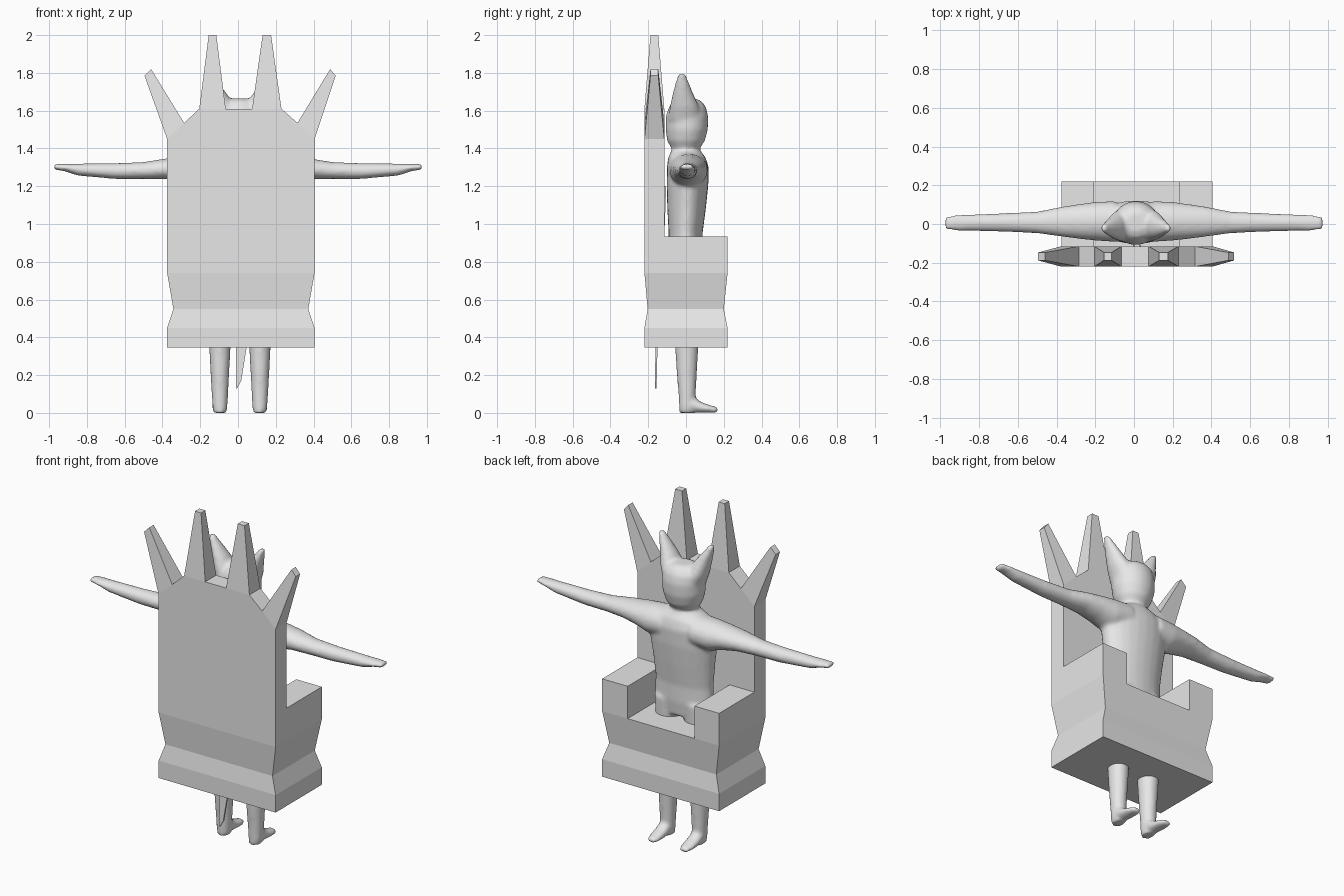
import bpy, bmesh, math

grey = bpy.data.materials.new("stone_grey")
grey.diffuse_color = (0.8, 0.8, 0.8, 1)


def add_rings(bm, rings):
    """Bridge a list of equal-sized point rings and cap both ends."""
    vs = [[bm.verts.new(p) for p in r] for r in rings]
    n = len(vs[0])
    faces = [bm.faces.new(vs[0][::-1]), bm.faces.new(vs[-1])]
    for a, b in zip(vs, vs[1:]):
        for i in range(n):
            j = (i + 1) % n
            faces.append(bm.faces.new((a[i], a[j], b[j], b[i])))
    bmesh.ops.recalc_face_normals(bm, faces=faces)


def finish(name, bm):
    me = bpy.data.meshes.new(name)
    bm.to_mesh(me)
    bm.free()
    me.materials.append(grey)
    ob = bpy.data.objects.new(name, me)
    bpy.context.collection.objects.link(ob)
    return ob


def solid(name, rings):
    bm = bmesh.new()
    add_rings(bm, rings)
    return finish(name, bm)


def rect(x0, x1, y0, y1, z):
    return [(x0, y0, z), (x1, y0, z), (x1, y1, z), (x0, y1, z)]


def ellipse(axis, c, a, b, n=24):
    """Ellipse of half sizes a, b around point c, facing along the axis."""
    out = []
    for i in range(n):
        t = 2 * math.pi * i / n
        u, v = a * math.cos(t), b * math.sin(t)
        d = {"z": (u, v, 0), "x": (0, u, v), "y": (u, 0, v)}[axis]
        out.append(tuple(p + q for p, q in zip(c, d)))
    return out


# Throne base with a pinched waist
X0, X1, Y0, Y1, YB = -0.375, 0.405, -0.22, 0.22, -0.115
solid("throne_base", [
    rect(X0, X1, Y0, Y1, 0.345), rect(X0, X1, Y0, Y1, 0.45),
    rect(-0.342, 0.372, -0.203, 0.2, 0.55), rect(X0, X1, Y0, Y1, 0.74)])

# Arm rests
for side, a, b in (("left", X0, -0.21), ("right", 0.235, X1)):
    solid("arm_rest_" + side, [rect(a, b, YB, Y1, 0.74), rect(a, b, YB, Y1, 0.935)])

# Back panel
outline = [(X0, 0.74), (X1, 0.74), (X1, 1.45), (0.315, 1.535), (0.23, 1.61),
           (0.075, 1.61), (-0.065, 1.61), (-0.205, 1.61), (-0.285, 1.535), (X0, 1.45)]
solid("throne_back", [[(x, y, z) for x, z in outline] for y in (Y0, YB)])

# Crown spikes: base edge to narrower tip edge
spikes = [((X0, 1.45), (-0.285, 1.535), (-0.495, 1.785), (-0.46, 1.82)),
          ((-0.205, 1.61), (-0.065, 1.61), (-0.155, 2.0), (-0.115, 2.0)),
          ((0.075, 1.61), (0.23, 1.61), (0.13, 2.0), (0.175, 2.0)),
          ((0.315, 1.535), (X1, 1.45), (0.488, 1.82), (0.517, 1.785))]
for i, (a, b, c, d) in enumerate(spikes):
    solid("back_spike_%d" % (i + 1), [
        [(p[0], y, p[1]) for p, y in ((l, f), (r, f), (r, k), (l, k))]
        for l, r, f, k in ((a, b, Y0, YB), (c, d, -0.188, -0.147))])

# Seated figure: overlapping rounded forms blended into one skin
C = 0.01
body = bmesh.new()

# torso: z, half width, half depth, y centre
torso = [(0.76, 0.165, 0.078, 0), (0.85, 0.187, 0.09, -0.002), (0.95, 0.183, 0.09, -0.002),
         (1.08, 0.195, 0.102, 0.003), (1.2, 0.212, 0.11, 0.008), (1.3, 0.215, 0.111, 0.01),
         (1.35, 0.17, 0.1, 0.005), (1.385, 0.09, 0.08, 0)]
add_rings(body, [ellipse("z", (C, y, z), a, b) for z, a, b, y in torso])

# neck and head
head = [(1.33, 0.085, 0.078, 0), (1.4, 0.08, 0.075, -0.002), (1.44, 0.105, 0.1, 0),
        (1.5, 0.122, 0.112, 0.004), (1.57, 0.122, 0.113, 0.005), (1.62, 0.112, 0.098, 0.008),
        (1.65, 0.085, 0.075, 0.008), (1.664, 0.05, 0.045, 0.008)]
add_rings(body, [ellipse("z", (C, y, z), a, b) for z, a, b, y in head])

for s in (-1, 1):
    # arm: x, y centre, half depth, lower z, upper z
    arm = [(0.1, 0.013, 0.105, 1.2, 1.375), (0.2, 0.014, 0.1, 1.195, 1.37),
           (0.28, 0.013, 0.09, 1.22, 1.36), (0.375, 0.012, 0.077, 1.237, 1.348),
           (0.5, 0.008, 0.056, 1.238, 1.328), (0.65, 0.008, 0.049, 1.238, 1.322),
           (0.85, 0.007, 0.042, 1.256, 1.32), (0.92, 0.006, 0.04, 1.28, 1.319),
           (0.975, 0.005, 0.034, 1.288, 1.318)]
    add_rings(body, [ellipse("x", (s * x, y, (lo + hi) / 2), r, (hi - lo) / 2)
                     for x, y, r, lo, hi in arm])
    # leg: z, x, half width, half depth, y centre
    leg = [(0.0, 0.105, 0.037, 0.04, 0.005), (0.1, 0.106, 0.044, 0.046, 0.006),
           (0.22, 0.106, 0.05, 0.054, 0.004), (0.35, 0.106, 0.057, 0.062, 0.004),
           (0.6, 0.1, 0.075, 0.075, 0), (0.85, 0.092, 0.088, 0.085, 0)]
    add_rings(body, [ellipse("z", (C + s * x, y, z), a, b) for z, x, a, b, y in leg])
    # foot: y, half width, top z
    foot = [(-0.02, 0.036, 0.09), (0.04, 0.039, 0.085), (0.08, 0.04, 0.058),
            (0.13, 0.038, 0.04), (0.168, 0.025, 0.03)]
    add_rings(body, [ellipse("y", (C + s * 0.107, y, h / 2), w, h / 2) for y, w, h in foot])
    # pointed ear: x, y, z, half width, half depth
    ear = [(0.055, -0.005, 1.55, 0.065, 0.09), (0.085, -0.008, 1.62, 0.06, 0.078),
           (0.115, -0.016, 1.69, 0.046, 0.055), (0.145, -0.02, 1.75, 0.029, 0.035),
           (0.168, -0.022, 1.798, 0.014, 0.018)]
    add_rings(body, [ellipse("z", (C + s * x, y, z), a, b) for x, y, z, a, b in ear])

figure = finish("seated_figure", body)
blend = figure.modifiers.new("blend", "REMESH")
blend.mode = "VOXEL"
blend.voxel_size = 0.011
blend.use_smooth_shade = True
soften = figure.modifiers.new("soften", "SMOOTH")
soften.factor = 0.5
soften.iterations = 6

# Flat tail hanging down behind the figure
tail = [(1.2, 0.0, 0.03, -0.11), (1.0, -0.005, 0.035, -0.117), (0.345, -0.01, 0.045, -0.156),
        (0.17, -0.01, 0.017, -0.16), (0.13, -0.01, -0.005, -0.16)]
solid("tail", [rect(a, b, y - 0.005, y + 0.005, z) for z, a, b, y in tail])
